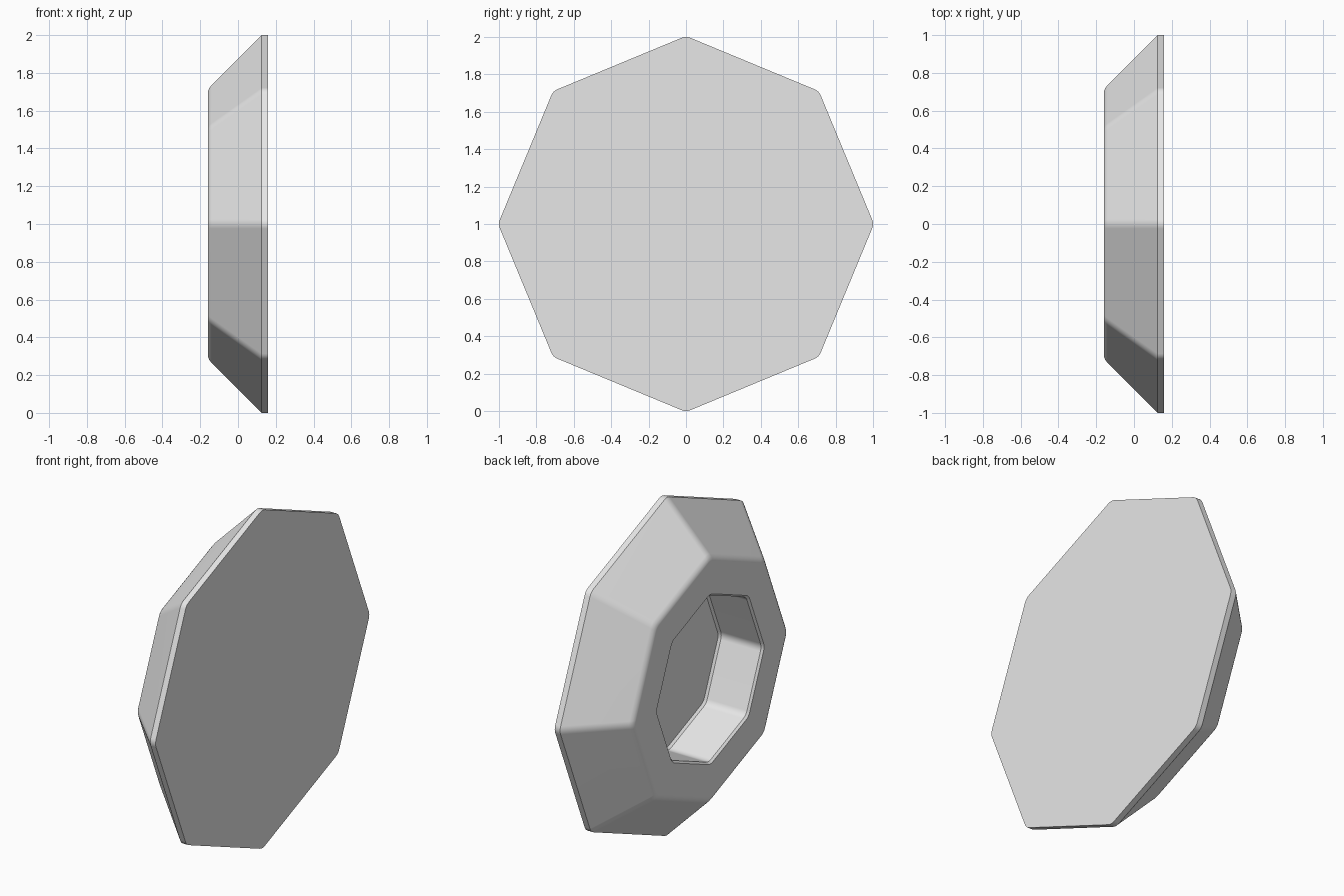
import bpy, bmesh, math
from mathutils import Vector

cube = bpy.data.objects.get("Cube")
if cube:
    bpy.data.objects.remove(cube, do_unlink=True)

SIDES = 8
CENTRE_Z = 1.0

# One plain grey material
grey = bpy.data.materials.new("light grey")
grey.use_nodes = True
grey.diffuse_color = (0.8, 0.8, 0.8, 1)
grey.node_tree.nodes["Principled BSDF"].inputs["Base Color"].default_value = (0.8, 0.8, 0.8, 1)


def octagon(radius, fillet):
    """Octagon in the (y, z) plane with softly rounded corners."""
    radius += fillet * math.sin(math.pi / SIDES) / 2
    corners = [Vector((math.cos(i * math.tau / SIDES), math.sin(i * math.tau / SIDES))) * radius
               for i in range(SIDES)]
    points = []
    for i, p in enumerate(corners):
        a = p + (corners[i - 1] - p).normalized() * fillet
        b = p + (corners[(i + 1) % SIDES] - p).normalized() * fillet
        points += [a.lerp(p, t).lerp(p.lerp(b, t), t) for t in (0, 0.25, 0.5, 0.75, 1)]
    return points


# Profile as (x, radius): recess floor, recess wall, ring face, slope, thin rim, flat back
profile = [
    (0.125, 0.478), (0.112, 0.490),
    (-0.148, 0.490), (-0.16, 0.502),
    (-0.16, 0.692), (-0.158, 0.705), (-0.152, 0.720), (-0.140, 0.735),
    (0.125, 1.0), (0.16, 1.0),
]

bm = bmesh.new()
rings = [[bm.verts.new((x, p.x, CENTRE_Z + p.y)) for p in octagon(r, 0.026)]
         for x, r in profile]
for lower, upper in zip(rings, rings[1:]):
    n = len(lower)
    for i in range(n):
        j = (i + 1) % n
        bm.faces.new((lower[i], lower[j], upper[j], upper[i]))
bm.faces.new(rings[0])
bm.faces.new(rings[-1])
bmesh.ops.recalc_face_normals(bm, faces=bm.faces)

mesh = bpy.data.meshes.new("recessed_octagon_plate")
bm.to_mesh(mesh)
bm.free()
mesh.materials.append(grey)
plate = bpy.data.objects.new("recessed_octagon_plate", mesh)
bpy.context.scene.collection.objects.link(plate)

# Smooth the rounded corners, keep the hard edges
bpy.ops.object.select_all(action='DESELECT')
bpy.context.view_layer.objects.active = plate
plate.select_set(True)
bpy.ops.object.shade_smooth_by_angle(angle=math.radians(30))
weighted = plate.modifiers.new("even_shading", 'WEIGHTED_NORMAL')
weighted.keep_sharp = True
